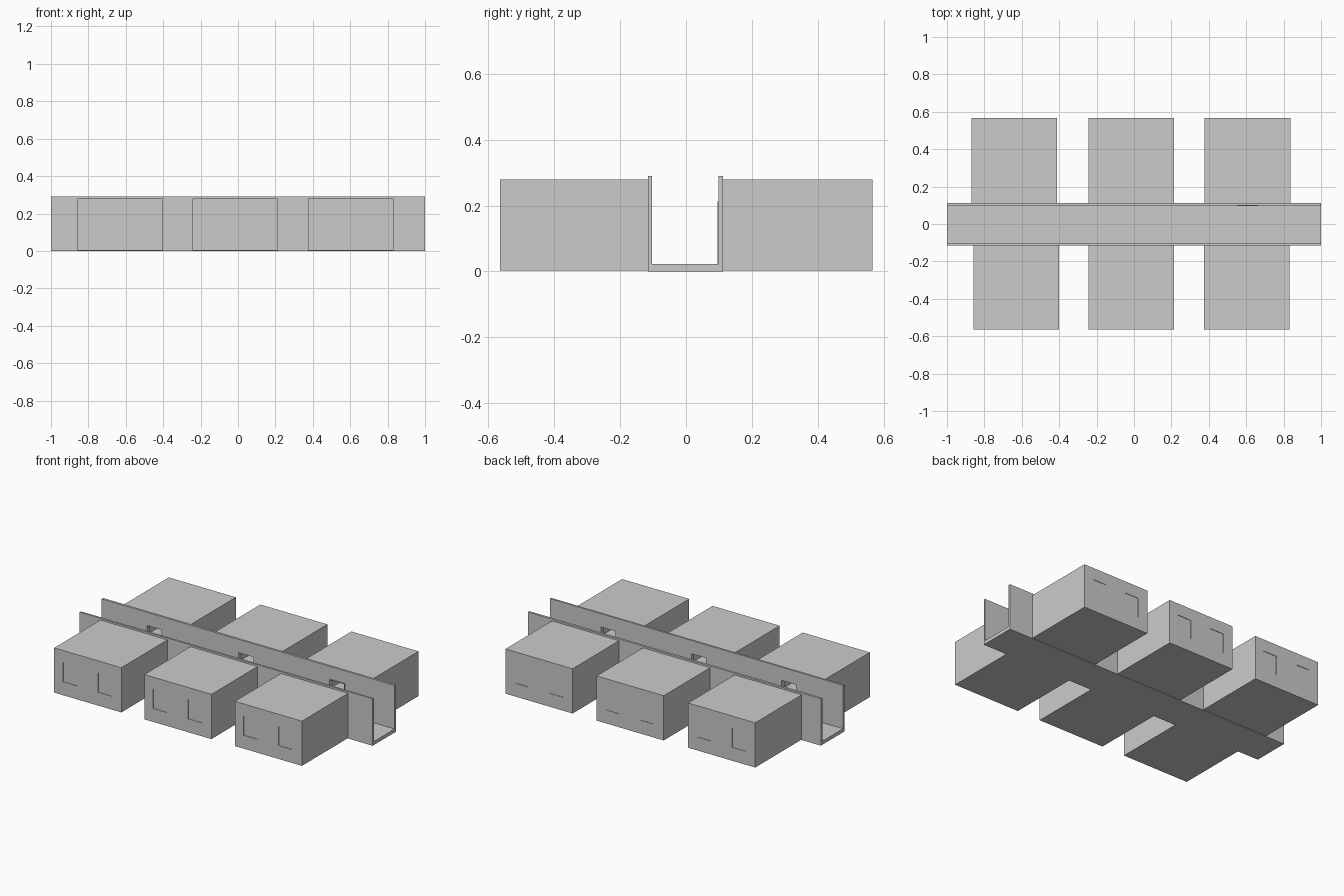
import bpy

if "Cube" in bpy.data.objects:
    bpy.data.objects.remove(bpy.data.objects["Cube"])

glass = bpy.data.materials.new("pane_grey")
glass.diffuse_color = (0.92, 0.92, 0.92, 1)
glass.use_nodes = True
glass.node_tree.nodes["Principled BSDF"].inputs["Base Color"].default_value = glass.diffuse_color


def box(name, x, y, z):
    """Box from (min, max) ranges on each axis."""
    ranges = [sorted(r) for r in (x, y, z)]
    bpy.ops.mesh.primitive_cube_add(size=1, location=[sum(r) / 2 for r in ranges])
    ob = bpy.context.object
    ob.name = name
    ob.scale = [r[1] - r[0] for r in ranges]
    bpy.ops.object.transform_apply(location=True, rotation=False, scale=True)
    return ob


def cut(ob, x, y, z):
    """Subtract a box from ob."""
    cutter = box("cutter", x, y, z)
    cutter.hide_render = True
    bpy.context.view_layer.objects.active = ob
    mod = ob.modifiers.new("cut", 'BOOLEAN')
    mod.object = cutter
    mod.operation = 'DIFFERENCE'
    mod.solver = 'EXACT'
    bpy.ops.object.modifier_apply(modifier=mod.name)
    bpy.data.objects.remove(cutter, do_unlink=True)


HALF = 0.229          # half room width
WALL = 0.015          # room wall thickness
DOOR = 0.05           # half door width
DOOR_Z = (0.022, 0.208)
WIN_Z = (0.085, 0.205)

# Corridor floor
box("corridor_floor", (-1, 1), (-0.115, 0.113), (0, 0.022))

# side: name, sign, room centres, corridor wall inner face, outer face, room end
sides = [
    ("front", -1, (-0.63, -0.015, 0.603), 0.103, 0.115, 0.565),
    ("back", 1, (-0.64, -0.015, 0.607), 0.099, 0.113, 0.566),
]

for side, s, centres, inner, outer, end in sides:
    # Corridor wall
    wall = box(side + "_corridor_wall", (-1, 1), (s * inner, s * outer), (0.022, 0.29))

    for i, c in enumerate(centres, 1):
        # Hollow room
        room = box(f"{side}_room_{i}", (c - HALF, c + HALF), (s * outer, s * end), (0.003, 0.279))
        cut(room, (c - HALF + WALL, c + HALF - WALL),
            (s * (outer + WALL), s * (end - WALL)), (0.02, 0.264))

        # Doorway through corridor wall and room wall
        for ob in (wall, room):
            cut(ob, (c - DOOR, c + DOOR), (s * 0.08, s * 0.15), DOOR_Z)

        # Windows with slightly recessed panes
        for j, off in enumerate((-0.122, 0.117), 1):
            w = c - s * off
            wx = (w - 0.047, w + 0.047)
            cut(room, wx, (s * (end - 0.03), s * (end + 0.02)), WIN_Z)
            pane = box(f"{side}_window_{i}_{j}", wx, (s * (end - 0.012), s * (end - 0.003)), WIN_Z)
            pane.data.materials.append(glass)

# Protruding door frame of the last back room
frame = box("door_frame", (0.552, 0.662), (0.095, 0.099), (0.022, 0.212))
cut(frame, (0.607 - DOOR, 0.607 + DOOR), (0.08, 0.12), (0.0, DOOR_Z[1]))
